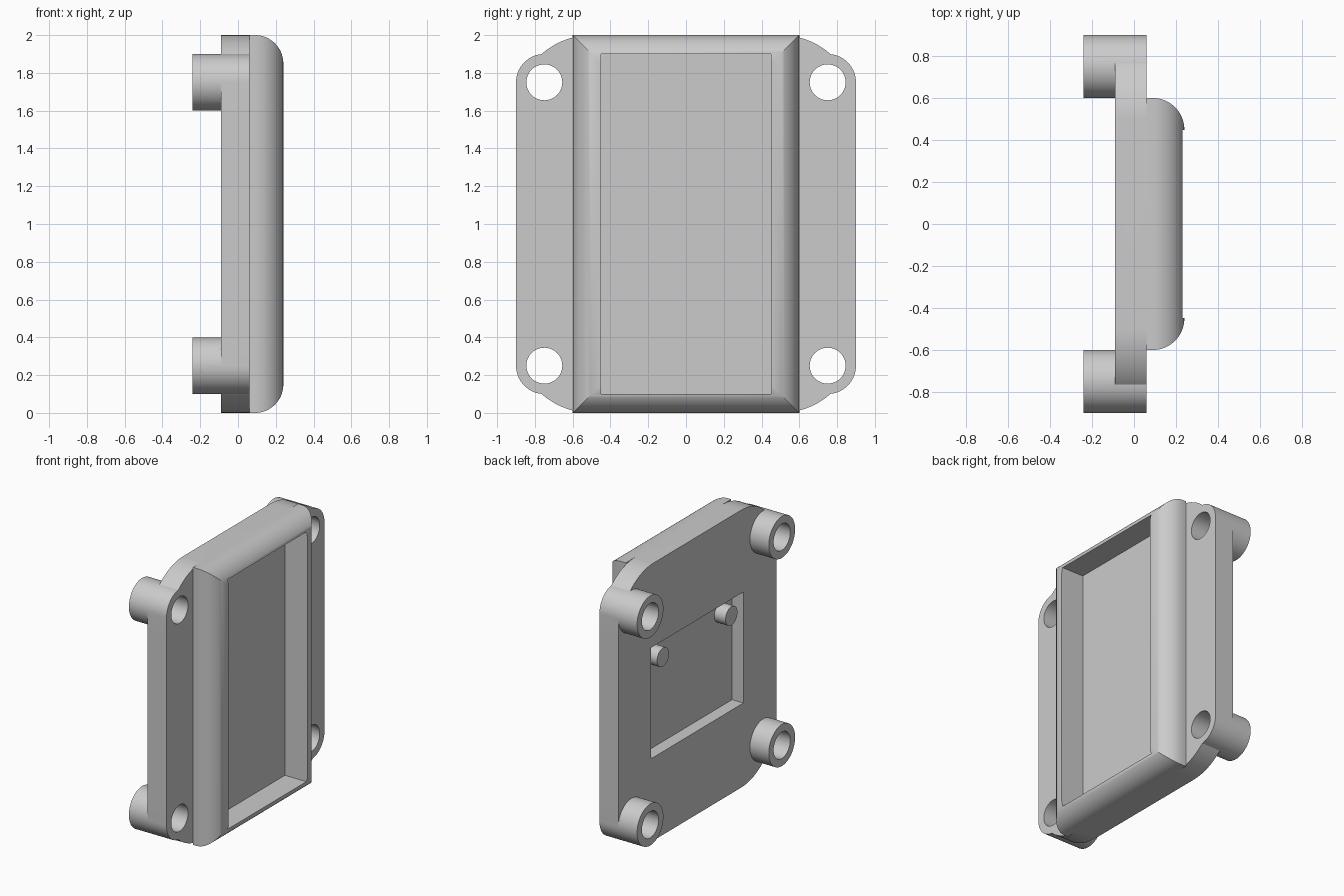
import bpy
import bmesh
from math import cos, sin, pi, radians

cube = bpy.data.objects.get("Cube")
if cube:
    bpy.data.objects.remove(cube, do_unlink=True)

grey = bpy.data.materials.new("plain_grey")
grey.use_nodes = True
grey.diffuse_color = (0.6, 0.6, 0.6, 1)
grey.node_tree.nodes["Principled BSDF"].inputs["Base Color"].default_value = (0.6, 0.6, 0.6, 1)

MID = 1.0                    # height of the centre
BACK, FRONT = -0.09, 0.06    # plate faces along x


def loft(name, rings):
    """Closed solid through rings of (x, y, z) points."""
    bm = bmesh.new()
    loops = [[bm.verts.new(p) for p in ring] for ring in rings]
    n = len(loops[0])
    for a, b in zip(loops, loops[1:]):
        for i in range(n):
            j = (i + 1) % n
            bm.faces.new((a[i], a[j], b[j], b[i]))
    bm.faces.new(loops[0])
    bm.faces.new(loops[-1])
    bmesh.ops.recalc_face_normals(bm, faces=bm.faces)
    mesh = bpy.data.meshes.new(name)
    bm.to_mesh(mesh)
    bm.free()
    mesh.materials.append(grey)
    obj = bpy.data.objects.new(name, mesh)
    bpy.context.collection.objects.link(obj)
    return obj


def rect(x, hy, hz, y=0, z=MID):
    return [(x, y + a * hy, z + b * hz) for a, b in ((-1, -1), (1, -1), (1, 1), (-1, 1))]


def box(name, x0, x1, hy, hz, y=0, z=MID):
    return loft(name, [rect(x0, hy, hz, y, z), rect(x1, hy, hz, y, z)])


def cylinder(name, x0, x1, r, y, z, n=64):
    return loft(name, [[(x, y + r * cos(2 * pi * i / n), z + r * sin(2 * pi * i / n))
                        for i in range(n)] for x in (x0, x1)])


def combine(obj, other, operation):
    """Apply a boolean and drop the second solid."""
    mod = obj.modifiers.new("boolean", 'BOOLEAN')
    mod.operation = operation
    mod.solver = 'EXACT'
    mod.object = other
    bpy.context.view_layer.objects.active = obj
    bpy.ops.object.modifier_apply(modifier=mod.name)
    bpy.data.objects.remove(other, do_unlink=True)


def smooth(obj):
    bpy.ops.object.select_all(action='DESELECT')
    obj.select_set(True)
    bpy.context.view_layer.objects.active = obj
    bpy.ops.object.shade_smooth_by_angle(angle=radians(30))


# Base plate with rounded corners
R, STEPS = 0.4, 20
outline = []
for k, (sy, sz) in enumerate(((1, 1), (-1, 1), (-1, -1), (1, -1))):
    for i in range(STEPS + 1):
        a = (k + i / STEPS) * pi / 2
        outline.append((sy * 0.5 + R * cos(a), MID + sz * 0.6 + R * sin(a)))
body = loft("housing", [[(x, y, z) for y, z in outline] for x in (BACK, FRONT)])

# Side flanges and mounting bosses
corners = [(sy * 0.75, MID + sz * 0.75) for sy in (-1, 1) for sz in (-1, 1)]
for s in (-1, 1):
    combine(body, box("flange", BACK, FRONT, 0.075, 0.75, s * 0.825), 'UNION')
for y, z in corners:
    combine(body, cylinder("boss", -0.24, FRONT, 0.15, y, z), 'UNION')

# Raised front frame with rounded, mitred edges
rings = [rect(FRONT, 0.6, 1.0)]
for i in range(17):
    a = i / 16 * pi / 2
    rings.append(rect(0.09 + 0.15 * sin(a), 0.45 + 0.15 * cos(a), 0.85 + 0.15 * cos(a)))
combine(body, loft("frame", rings), 'UNION')

# Front pocket, back recess and screw holes
combine(body, box("pocket_cutter", FRONT, 0.4, 0.449, 0.9), 'DIFFERENCE')
combine(body, box("recess_cutter", -0.4, 0.0, 0.525, 0.4), 'DIFFERENCE')
for y, z in corners:
    combine(body, cylinder("hole_cutter", -0.4, 0.4, 0.095, y, z), 'DIFFERENCE')
smooth(body)

# Locating pegs in the back recess
for side, y in (("left", 0.39), ("right", -0.39)):
    smooth(cylinder(side + "_peg", BACK, 0.01, 0.068, y, 1.28, 40))
